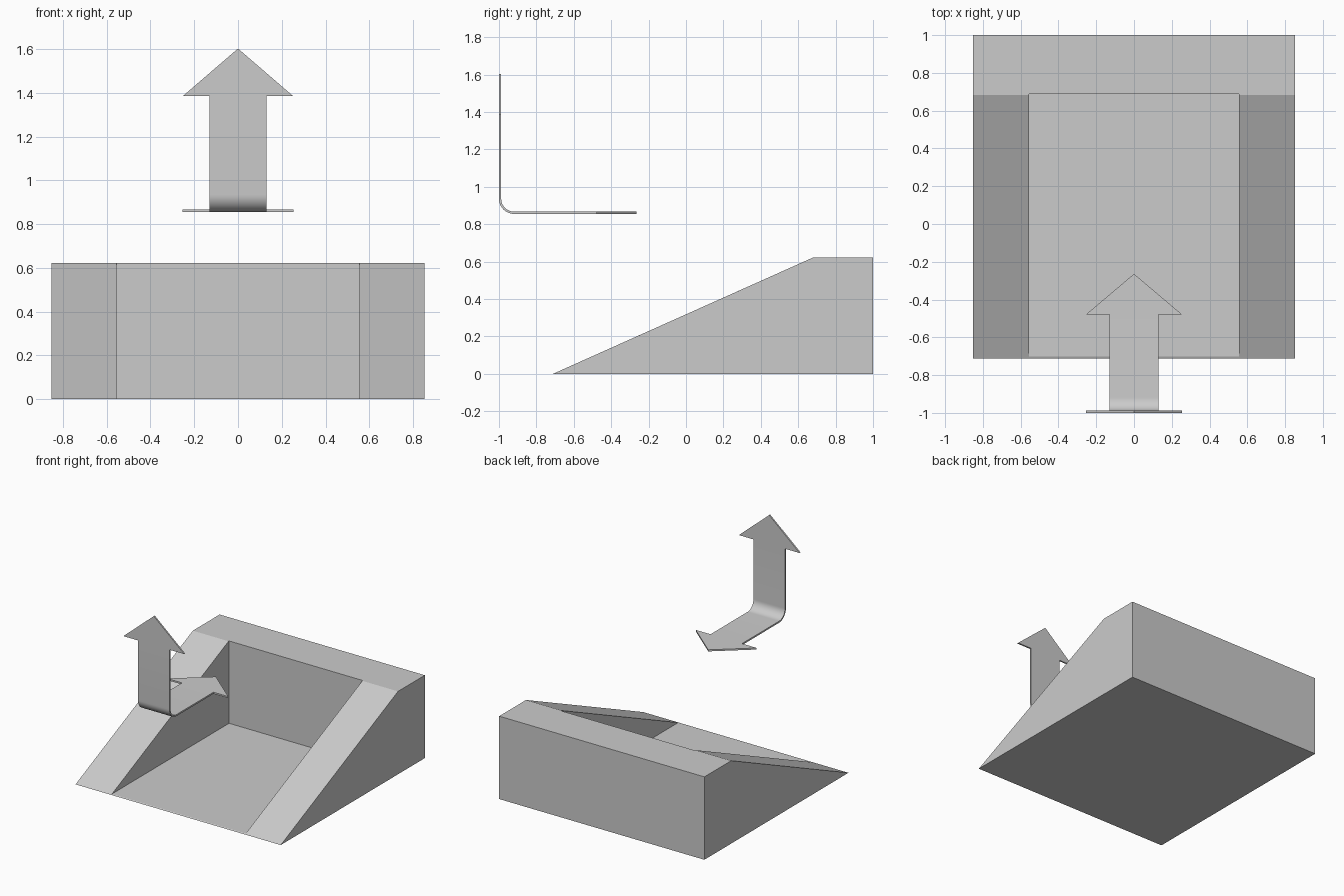
import bpy, bmesh, math

if "Cube" in bpy.data.objects:
    bpy.data.objects.remove(bpy.data.objects["Cube"])


def new_object(name, bm):
    bmesh.ops.recalc_face_normals(bm, faces=bm.faces)
    mesh = bpy.data.meshes.new(name)
    bm.to_mesh(mesh)
    bm.free()
    obj = bpy.data.objects.new(name, mesh)
    bpy.context.collection.objects.link(obj)
    return obj


def side_prism(name, profile, half_width):
    """Extrude a (y, z) side profile across x."""
    bm = bmesh.new()
    face = bm.faces.new([bm.verts.new((-half_width, y, z)) for y, z in profile])
    ext = bmesh.ops.extrude_face_region(bm, geom=[face])
    verts = [v for v in ext["geom"] if isinstance(v, bmesh.types.BMVert)]
    bmesh.ops.translate(bm, verts=verts, vec=(2 * half_width, 0, 0))
    return new_object(name, bm)


# Ramp-shaped tray, open at the front and top
tray = side_prism("sloped_tray", [(-0.711, 0), (1, 0), (1, 0.623), (0.682, 0.623)], 0.853)
cutter = side_prism("tray_cutter", [(-1.2, 0.004), (0.688, 0.004), (0.688, 1), (-1.2, 1)], 0.556)
cutter.hide_render = True
cutter.hide_set(True)
cut = tray.modifiers.new("pocket", "BOOLEAN")
cut.operation = "DIFFERENCE"
cut.solver = "EXACT"
cut.object = cutter

# Bent double-headed arrow: centre line of the shaft, upright to level
T, R = 0.012, 0.075
Y0, Z0 = -1 + T / 2, 0.855 + T / 2
SHAFT, HEAD = 0.131, 0.253
path = [(Y0, 1.385)]
for i in range(13):
    a = math.pi / 2 * i / 12
    path.append((Y0 + R - R * math.cos(a), Z0 + R - R * math.sin(a)))
path.append((-0.478, Z0))

bm = bmesh.new()
rows = [[bm.verts.new((s * SHAFT, y, z)) for s in (-1, 1)] for y, z in path]
for a, b in zip(rows, rows[1:]):
    bm.faces.new((a[0], a[1], b[1], b[0]))

# Arrow heads at both ends
for row, (by, bz), (ty, tz) in ((rows[0], path[0], (Y0, 1.603)),
                                (rows[-1], path[-1], (-0.264, Z0))):
    left = bm.verts.new((-HEAD, by, bz))
    right = bm.verts.new((HEAD, by, bz))
    tip = bm.verts.new((0, ty, tz))
    bm.faces.new((left, row[0], row[1], right, tip))
arrow = new_object("bent_double_arrow", bm)
solid = arrow.modifiers.new("thickness", "SOLIDIFY")
solid.thickness = T
solid.offset = 0

# Apply modifiers, then smooth only the bend
for obj in (tray, arrow):
    bpy.ops.object.select_all(action="DESELECT")
    bpy.context.view_layer.objects.active = obj
    obj.select_set(True)
    bpy.ops.object.modifier_apply(modifier=obj.modifiers[0].name)
bpy.ops.object.shade_smooth_by_angle(angle=math.radians(30))
bpy.data.objects.remove(cutter)
